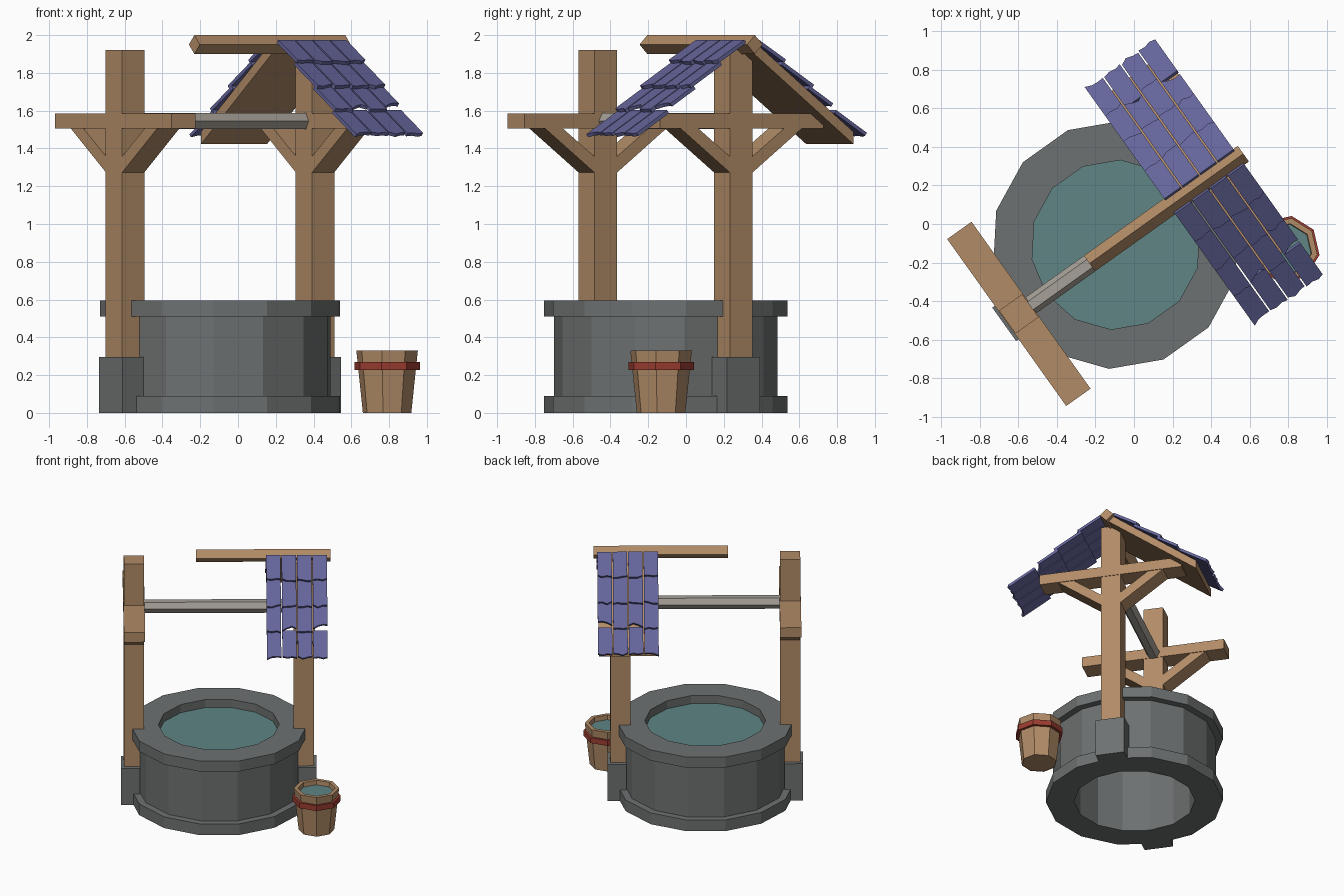
import bpy, bmesh, math, random
from mathutils import Matrix, Vector

random.seed(4)
cube = bpy.data.objects.get("Cube")
if cube:
    bpy.data.objects.remove(cube, do_unlink=True)


def material(name, r, g, b):
    m = bpy.data.materials.new(name)
    m.use_nodes = True
    m.diffuse_color = (r, g, b, 1)
    m.node_tree.nodes["Principled BSDF"].inputs["Base Color"].default_value = (r, g, b, 1)
    return m


WOOD = material("wood", 0.44, 0.26, 0.135)
STONE = material("stone", 0.155, 0.165, 0.165)
WATER = material("water", 0.115, 0.235, 0.235)
TILE = material("blue_tile", 0.13, 0.13, 0.33)
RED = material("red_band", 0.32, 0.045, 0.03)
PALE = material("pale_axle", 0.38, 0.35, 0.31)

# The well is built along its own axis, then turned and shifted into place
PLACE = Matrix.Translation((-0.095, -0.108, 0)) @ Matrix.Rotation(math.radians(35.5), 4, "Z")
POST = 0.6175


def finish(name, bm, mat):
    bmesh.ops.recalc_face_normals(bm, faces=bm.faces)
    bm.transform(PLACE)
    mesh = bpy.data.meshes.new(name)
    bm.to_mesh(mesh)
    bm.free()
    mesh.materials.append(mat)
    obj = bpy.data.objects.new(name, mesh)
    bpy.context.collection.objects.link(obj)
    return obj


def add_prism(bm, lower, upper):
    """Solid between two matching outlines."""
    a = [bm.verts.new(p) for p in lower]
    b = [bm.verts.new(p) for p in upper]
    bm.faces.new(a)
    bm.faces.new(b)
    for i in range(len(a)):
        j = (i + 1) % len(a)
        bm.faces.new((a[i], a[j], b[j], b[i]))


def bar(name, outline, x0, x1, mat):
    """Cross-section in (y, z) run along x."""
    bm = bmesh.new()
    add_prism(bm, [(x0, y, z) for y, z in outline], [(x1, y, z) for y, z in outline])
    return finish(name, bm, mat)


def box(name, x0, x1, half_y, z0, z1, mat):
    return bar(name, [(-half_y, z0), (half_y, z0), (half_y, z1), (-half_y, z1)], x0, x1, mat)


def ngon(sides, radius, z):
    return [(math.cos(t) * radius, z + math.sin(t) * radius)
            for t in (math.tau * i / sides for i in range(sides))]


def lathe(name, profile, sides, mat, centre=(0, 0)):
    """Closed (radius, z) profile turned into a ring."""
    bm = bmesh.new()
    rings = []
    for i in range(sides):
        t = math.tau * i / sides
        rings.append([bm.verts.new((centre[0] + r * math.cos(t), centre[1] + r * math.sin(t), z))
                      for r, z in profile])
    n = len(profile)
    for i in range(sides):
        p, q = rings[i], rings[(i + 1) % sides]
        for k in range(n):
            m = (k + 1) % n
            bm.faces.new((p[k], q[k], q[m], p[m]))
    return finish(name, bm, mat)


def disc(name, radius, z, sides, mat, centre=(0, 0)):
    bm = bmesh.new()
    pts = [(centre[0] + x, centre[1] + y) for x, y in ngon(sides, radius, 0)]
    add_prism(bm, [(x, y, z - 0.01) for x, y in pts], [(x, y, z) for x, y in pts])
    return finish(name, bm, mat)


# Stone ring with foot and rim, and the water in it
lathe("well_wall", [(0.44, 0), (0.645, 0), (0.645, 0.09), (0.592, 0.09),
                    (0.592, 0.51), (0.645, 0.51), (0.645, 0.595), (0.44, 0.595)], 14, STONE)
disc("well_water", 0.442, 0.53, 14, WATER)

# Two posts with stone feet, cross beams and diagonal braces
for side, label in ((-1, "plain"), (1, "roofed")):
    x = side * POST
    box(label + "_post", x - 0.0735, x + 0.0735, 0.0735, 0.2, 1.92, WOOD)
    box(label + "_post_foot", side * 0.575, side * 0.711, 0.107, 0, 0.295, STONE)
    box(label + "_cross_beam", x - 0.0775, x + 0.0775, 0.532, 1.505, 1.585, WOOD)
    for s in (-1, 1):
        brace = [(s * 0.07, 1.27), (s * 0.40, 1.51), (s * 0.285, 1.51), (s * 0.07, 1.355)]
        bar(label + "_brace", brace, x - 0.072, x + 0.072, WOOD)

# Winding axle and ridge beam
bar("axle", ngon(6, 0.05, 1.545), -0.56, 0.56, PALE)
bar("ridge_beam", ngon(4, 0.05, 1.95), -0.167, 0.814, WOOD)

# Board under one roof slope
PITCH = 0.74
bar("roof_board", [(0, 1.98), (0.665, 1.98 - PITCH * 0.665),
                   (0.665, 1.915 - PITCH * 0.665), (0, 1.915)], 0.35, 0.78, WOOD)

# Ragged roof tiles, the same layout mirrored on both slopes
COLS, ROWS = 4, 4
LEFT, WIDTH = 0.34, 0.1125
START, LENGTH = 0.045, 0.215
down = Vector((0, 1, -PITCH)).normalized()
out = Vector((0, PITCH, 1)).normalized()
origin = Vector((0, 0, 1.985))
broken = {(3, 2): 0.055, (1, 2): 0.035}

tiles = []
for c in range(COLS):
    for r in range(ROWS):
        x0 = LEFT + c * WIDTH + 0.004
        x1 = x0 + WIDTH - 0.008
        top = START + r * LENGTH - (0.02 if r else 0)
        low = START + (r + 1) * LENGTH
        outline = [(x0, top), (x1, top)]
        for f in (1, 0.7, 0.35, 0):
            bite = broken.get((c, r), 0) * (1 if f > 0.3 else 0.4)
            outline.append((x0 + (x1 - x0) * f, low + random.uniform(-0.014, 0.012) - bite))
        tiles.append((outline, top, low))

for s, label in ((-1, "front"), (1, "back")):
    bm = bmesh.new()
    for outline, top, low in tiles:
        layers = []
        for thick in (0, 0.02):
            pts = []
            for x, d in outline:
                lift = 0.022 * (d - top) / (low - top) + thick
                p = origin + down * d + out * lift
                pts.append((x, s * p.y, p.z))
            layers.append(pts)
        add_prism(bm, *layers)
    finish(label + "_roof_tiles", bm, TILE)

# Bucket with red band and water
BUCKET = (0.706, -0.533)
lathe("bucket_wall", [(0.105, 0.02), (0.13, 0), (0.165, 0.33), (0.135, 0.33)], 8, WOOD, BUCKET)
disc("bucket_bottom", 0.128, 0.012, 8, WOOD, BUCKET)
lathe("bucket_band", [(0.15, 0.227), (0.176, 0.227), (0.176, 0.27), (0.15, 0.27)], 8, RED, BUCKET)
disc("bucket_water", 0.134, 0.295, 8, WATER, BUCKET)
